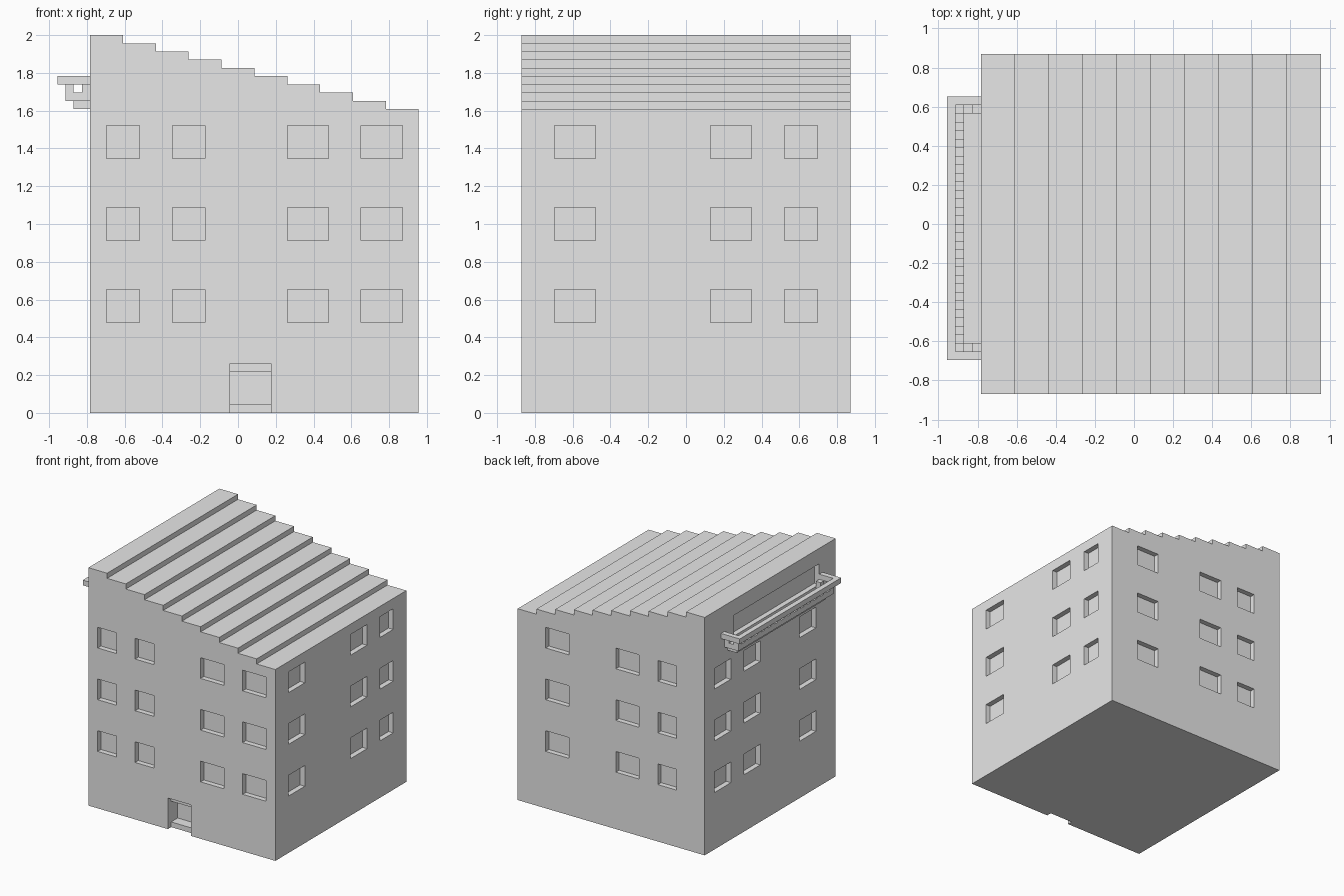
import bpy, bmesh
from mathutils import Matrix, Vector

U = 2 / 46  # grid unit of the blocky design

cube = bpy.data.objects.get("Cube")
if cube:
    bpy.data.objects.remove(cube, do_unlink=True)

grey = bpy.data.materials.new("plain_grey")
grey.use_nodes = True
COLOUR = (0.8, 0.8, 0.8, 1)
grey.diffuse_color = COLOUR
grey.node_tree.nodes["Principled BSDF"].inputs["Base Color"].default_value = COLOUR


def add_box(bm, x, y, z):
    """Add a box given as three (low, high) ranges in grid units."""
    lo, hi = Vector((x[0], y[0], z[0])) * U, Vector((x[1], y[1], z[1])) * U
    scale = Matrix.Diagonal((*(hi - lo), 1))
    bmesh.ops.create_cube(bm, size=1, matrix=Matrix.Translation((lo + hi) / 2) @ scale)


def finish(bm, name):
    mesh = bpy.data.meshes.new(name)
    bm.to_mesh(mesh)
    bm.free()
    mesh.materials.append(grey)
    obj = bpy.data.objects.new(name, mesh)
    bpy.context.collection.objects.link(obj)
    return obj


def boxes(name, parts):
    bm = bmesh.new()
    for part in parts:
        add_box(bm, *part)
    return finish(bm, name)


# Building body: stepped roof profile extruded from front to back
profile = [(-18, 0)]
for i in range(10):
    profile += [(-18 + 4 * i, 46 - i), (-14 + 4 * i, 46 - i)]
profile.append((22, 0))
bm = bmesh.new()
face = bm.faces.new([bm.verts.new((x * U, -20 * U, z * U)) for x, z in profile])
extruded = bmesh.ops.extrude_face_region(bm, geom=[face])["geom"]
bmesh.ops.translate(bm, vec=(0, 40 * U, 0),
                    verts=[v for v in extruded if isinstance(v, bmesh.types.BMVert)])
bmesh.ops.recalc_face_normals(bm, faces=bm.faces)
body = finish(bm, "building_body")

# Window recesses on all four walls, three storeys
front = [(-16, -12), (-8, -4), (6, 11), (15, 20)]
back = [(-12, -8), (-4, 1), (11, 16)]
right = [(-16, -11), (3, 8), (12, 16)]
left = [(-14, -9), (3, 8), (12, 17)]
cuts = []
for floor in (11, 21, 31):
    z = (floor, floor + 4)
    cuts += [(x, (-21, -19), z) for x in front]
    cuts += [(x, (19, 21), z) for x in back]
    cuts += [((21, 23), y, z) for y in right]
    cuts += [((-19, -17), y, z) for y in left]

# Recess behind the balcony, entrance porch and deeper doorway
cuts.append(((-19, -17), (-15, 11), (39, 43)))
cuts.append(((-1, 4), (-21, -19), (-1, 6)))
doorway = [((-1, 4), (-20, -17), (1, 5))]

for group in (cuts, doorway):
    cutter = boxes("cutter", group)
    cutter.hide_render = True
    mod = body.modifiers.new("recesses", 'BOOLEAN')
    mod.operation = 'DIFFERENCE'
    mod.solver = 'EXACT'
    mod.object = cutter
    bpy.context.view_layer.objects.active = body
    bpy.ops.object.modifier_apply(modifier=mod.name)
    bpy.data.objects.remove(cutter, do_unlink=True)


def ring(x0, y0, y1, z):
    """Three-sided band, one unit thick, open against the wall."""
    return [((x0, x0 + 1), (y0, y1), z),
            ((x0 + 1, -18), (y0, y0 + 1), z),
            ((x0 + 1, -18), (y1 - 1, y1), z)]


# Balcony: floor, low wall, alternating balusters and overhanging rail
boxes("balcony_floor", [((-20, -18), (-14, 13), (37, 38))])
boxes("balcony_low_wall", ring(-21, -15, 14, (38, 39)))
posts = [((-21, -20), (y, y + 1), (39, 40)) for y in range(-15, 14, 2)]
posts += [((-19, -18), (y, y + 1), (39, 40)) for y in (-15, 13)]
boxes("balcony_balusters", posts)
boxes("balcony_rail", ring(-22, -16, 15, (40, 41)))
